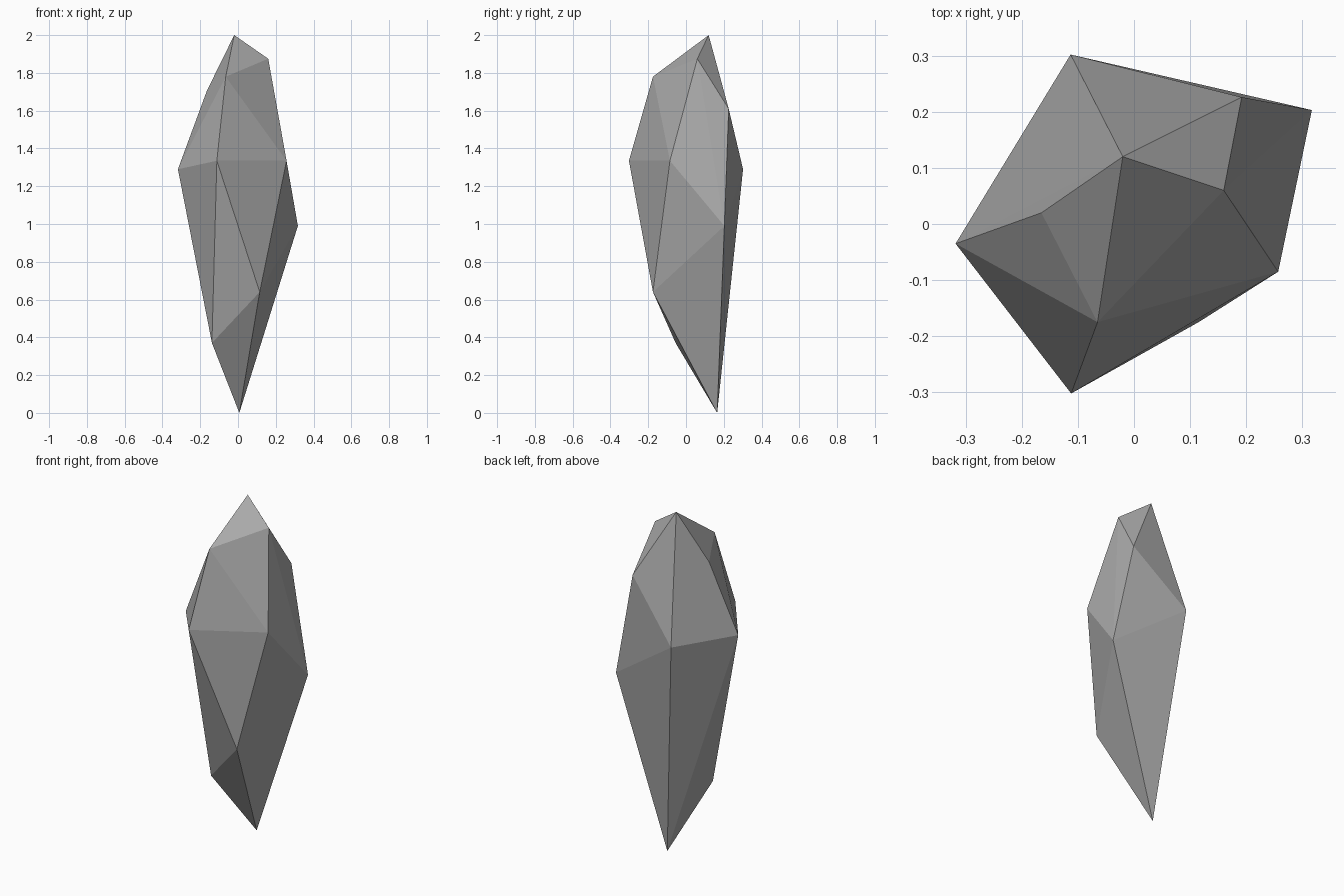
import bpy
import bmesh

cube = bpy.data.objects.get("Cube")
if cube:
    bpy.data.objects.remove(cube, do_unlink=True)

# Stone colour
stone = bpy.data.materials.new("grey_stone")
stone.use_nodes = True
grey = (0.4, 0.4, 0.4, 1)
stone.diffuse_color = grey
stone.node_tree.nodes["Principled BSDF"].inputs["Base Color"].default_value = grey

# Corners of the shard, grouped by level from the peak down to the tip
peak = [(-0.02, 0.12, 2.0)]
shoulder = [(0.16, 0.06, 1.875), (-0.065, -0.175, 1.78),
            (-0.165, 0.02, 1.705), (0.192, 0.226, 1.61)]
girdle = [(-0.113, 0.302, 1.29), (-0.318, -0.035, 1.29),
          (-0.112, -0.302, 1.335), (0.257, -0.085, 1.335), (0.317, 0.203, 0.99)]
taper = [(0.115, -0.175, 0.64), (-0.138, -0.055, 0.37)]
tip = [(0.007, 0.165, 0.0)]

# Wrap the corners in a flat-faceted hull
bm = bmesh.new()
for corner in peak + shoulder + girdle + taper + tip:
    bm.verts.new(corner)
bmesh.ops.convex_hull(bm, input=bm.verts)
bmesh.ops.recalc_face_normals(bm, faces=bm.faces)

mesh = bpy.data.meshes.new("rock_shard")
bm.to_mesh(mesh)
bm.free()
mesh.materials.append(stone)
bpy.context.collection.objects.link(bpy.data.objects.new("rock_shard", mesh))
